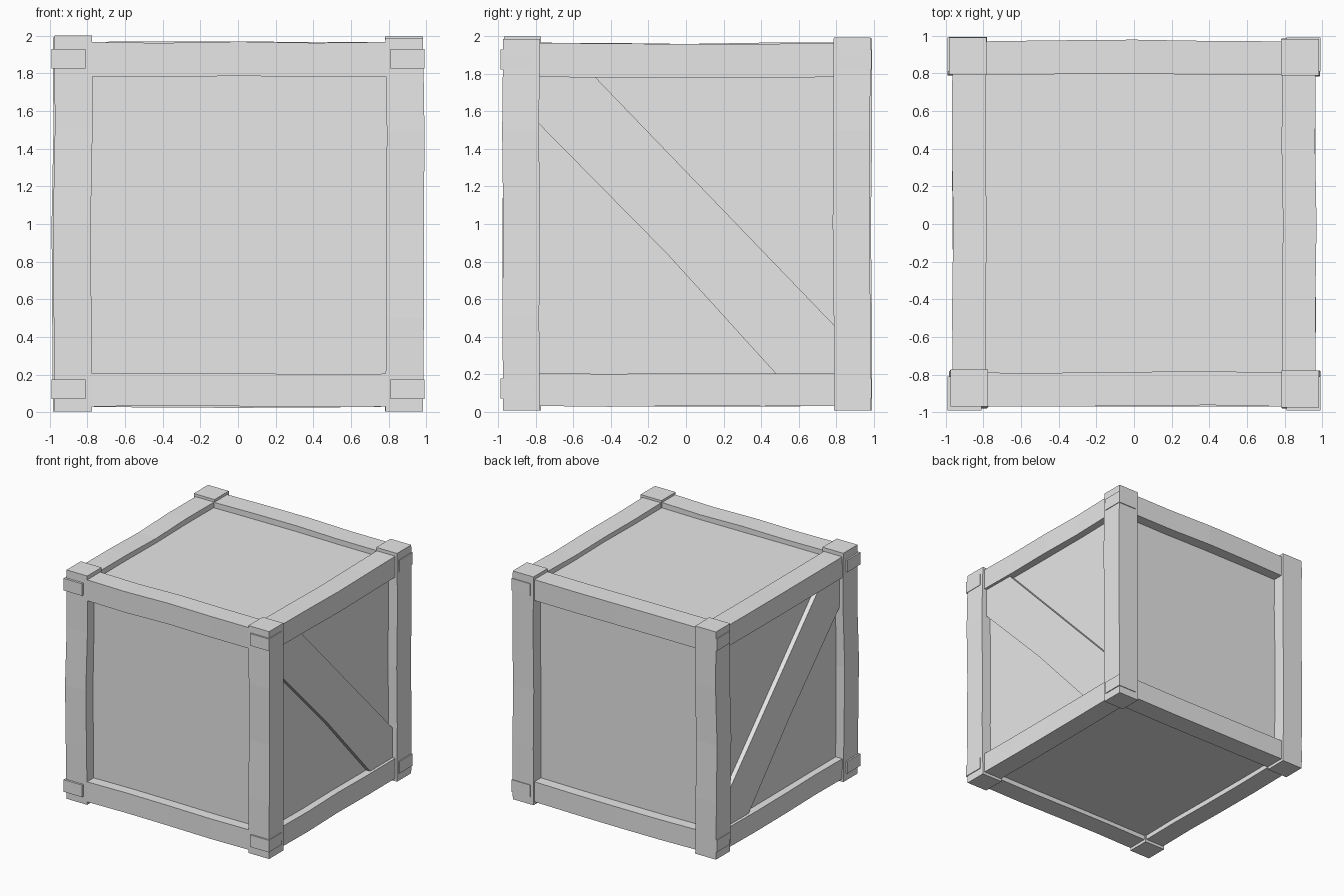
import bpy, bmesh, random
from mathutils import Vector

random.seed(4)
cube = bpy.data.objects.get("Cube")
if cube:
    bpy.data.objects.remove(cube, do_unlink=True)

grey = bpy.data.materials.new("plain grey")
grey.use_nodes = True
grey.diffuse_color = (0.8, 0.8, 0.8, 1)
grey.node_tree.nodes["Principled BSDF"].inputs["Base Color"].default_value = (0.8, 0.8, 0.8, 1)


def finish(name, bm):
    bmesh.ops.recalc_face_normals(bm, faces=bm.faces)
    mesh = bpy.data.meshes.new(name)
    bm.to_mesh(mesh)
    bm.free()
    mesh.materials.append(grey)
    obj = bpy.data.objects.new(name, mesh)
    bpy.context.collection.objects.link(obj)
    return obj


def box(name, low, high, axis=None, wobble=0.0, cuts=3):
    """Box between two corners; with an axis it is cut along it and bent a little."""
    low, high = Vector(low), Vector(high)
    bm = bmesh.new()
    bmesh.ops.create_cube(bm, size=1)
    for v in bm.verts:
        v.co = (low + high) / 2 + v.co * (high - low)
    if axis is not None:
        normal = Vector([float(i == axis) for i in range(3)])
        for k in range(1, cuts + 1):
            spot = low.lerp(high, k / (cuts + 1))
            bmesh.ops.bisect_plane(bm, geom=bm.verts[:] + bm.edges[:] + bm.faces[:],
                                   plane_co=spot, plane_no=normal)
            shift = Vector([random.uniform(-wobble, wobble) for i in range(3)])
            shift[axis] = 0
            for v in bm.verts:
                if abs(v.co[axis] - spot[axis]) < 1e-4:
                    v.co += shift
    return finish(name, bm)


# Inner panels, set back from the frame
box("panels", (-0.90, -0.88, 0.07), (0.90, 0.88, 1.92))

# Corner posts, each with a band near the top and bottom
posts = {
    "front_right": (-0.875, -0.872, 2.0),
    "back_right": (-0.883, 0.893, 1.99),
    "front_left": (0.883, -0.877, 1.987),
    "back_left": (0.882, 0.886, 1.995),
}
for corner, (x, y, top) in posts.items():
    box(corner + "_post", (x - 0.1, y - 0.098, 0.005), (x + 0.1, y + 0.098, top), 2, 0.007)
    sx, sy = (1 if x > 0 else -1), (1 if y > 0 else -1)
    for level, z in (("lower", 0.07), ("upper", 1.825)):
        box(f"{corner}_{level}_band",
            (sx * 0.9 - 0.09, sy * 0.9 - 0.09, z), (sx * 0.9 + 0.09, sy * 0.9 + 0.09, z + 0.105))

# Rails along the top and bottom edges
for level, z0, z1 in (("bottom", 0.03, 0.205), ("top", 1.785, 1.967)):
    for s, side in ((-1, "front"), (1, "back")):
        c = s * 0.88
        box(f"{level}_{side}_rail", (-0.82, c - 0.09, z0), (0.82, c + 0.09, z1), 0, 0.006)
    for s, side in ((-1, "right"), (1, "left")):
        c = s * 0.876
        box(f"{level}_{side}_rail", (c - 0.089, -0.82, z0), (c + 0.089, 0.82, z1), 1, 0.006)

# Diagonal braces on both sides
outline = [(-0.8, 1.55), (-0.8, 1.8), (-0.5, 1.8), (0.8, 0.45),
           (0.8, 0.19), (0.49, 0.19), (-0.1, 0.84)]
for s, side in ((-1, "right"), (1, "left")):
    bm = bmesh.new()
    face = bm.faces.new([bm.verts.new((s * 0.88, y, z)) for y, z in outline])
    out = bmesh.ops.extrude_face_region(bm, geom=[face])
    moved = [g for g in out["geom"] if isinstance(g, bmesh.types.BMVert)]
    bmesh.ops.translate(bm, verts=moved, vec=(s * 0.06, 0, 0))
    finish(side + "_diagonal_brace", bm)
